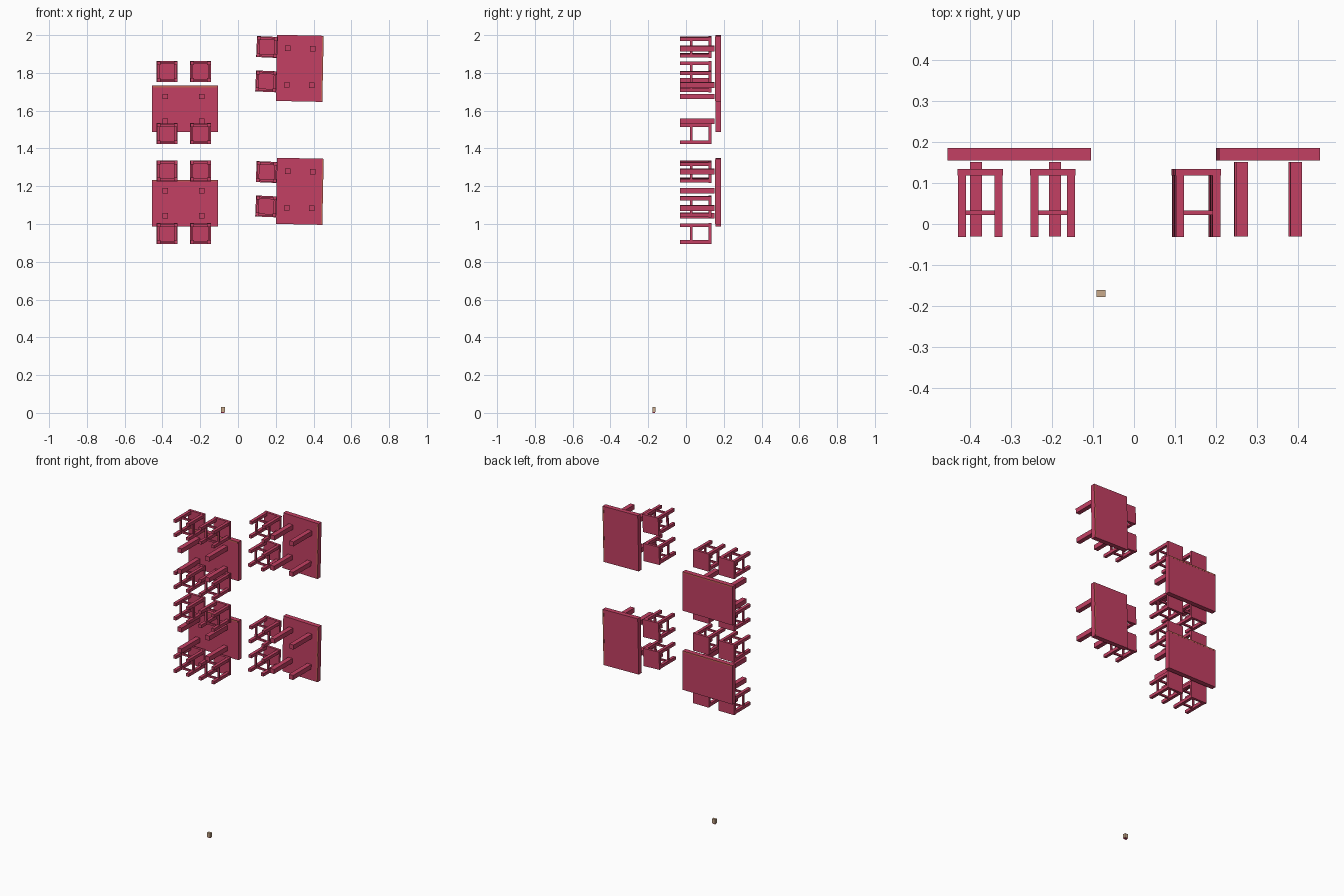
import bpy, math
from mathutils import Matrix, Vector

if "Cube" in bpy.data.objects:
    bpy.data.objects.remove(bpy.data.objects["Cube"])


def material(name, rgb):
    m = bpy.data.materials.new(name)
    m.diffuse_color = (*rgb, 1)
    m.use_nodes = True
    m.node_tree.nodes["Principled BSDF"].inputs["Base Color"].default_value = m.diffuse_color
    return m


RED = material("crimson", (0.546, 0.051, 0.125))
ORANGE = material("orange_trim", (0.55, 0.13, 0.09))
TAN = material("tan", (0.58, 0.40, 0.26))


def box(name, centre, size, mat, place=Matrix()):
    x, y, z = (s / 2 for s in size)
    verts = [place @ (Vector(centre) + Vector((i * x, j * y, k * z)))
             for i in (-1, 1) for j in (-1, 1) for k in (-1, 1)]
    faces = [(0, 1, 3, 2), (4, 6, 7, 5), (0, 4, 5, 1),
             (2, 3, 7, 6), (0, 2, 6, 4), (1, 5, 7, 3)]
    me = bpy.data.meshes.new(name)
    me.from_pydata(verts, [], faces)
    me.materials.append(mat)
    ob = bpy.data.objects.new(name, me)
    bpy.context.collection.objects.link(ob)
    return ob


def placed(x, z, angle):
    return Matrix.Translation((x, 0, z)) @ Matrix.Rotation(math.radians(angle), 4, 'Y')


# Furniture lies with its feet towards the front (-y)
def table(x, z, angle):
    p = placed(x, z, angle)
    box("table_top", (0, 0.17, 0), (0.35, 0.03, 0.246), RED, p)
    box("table_edge_trim", (0, 0.17, 0.118), (0.34, 0.0312, 0.007), ORANGE, p)
    for sx in (-1, 1):
        for sz in (-1, 1):
            box("table_leg", (-0.009 + sx * 0.0965, 0.06, sz * 0.066),
                (0.029, 0.182, 0.029), RED, p)


def stool(x, z, angle):
    p = placed(x, z, angle)
    box("stool_seat", (0, 0.126, 0), (0.111, 0.016, 0.111), RED, p)
    for s in (-1, 1):
        for t in (-1, 1):
            box("stool_leg", (s * 0.0445, 0.043, t * 0.0445),
                (0.019, 0.15, 0.019), RED, p)
        box("stool_rail", (0, 0.028, s * 0.0445), (0.07, 0.011, 0.011), RED, p)
        box("stool_rail", (s * 0.0445, 0.028, 0), (0.011, 0.011, 0.07), RED, p)


# Left column: two tables with stools on both long sides
table(-0.28, 1.609, 0)
table(-0.28, 1.11, 0)
for z in (1.807, 1.478, 1.281, 0.949):
    for x in (-0.375, -0.198):
        stool(x, z, 0)

# Right column: two turned tables with stools on the inner side
for z in (1.824, 1.173):
    table(0.327, z, 91.2)
for x, z in ((0.154, 1.937), (0.149, 1.755), (0.152, 1.275), (0.149, 1.093)):
    stool(x, z, 92.5)

# Small separate block
box("small_block", (-0.08, -0.17, 0.0175), (0.022, 0.017, 0.027), TAN)
box("small_block_base", (-0.08, -0.17, 0.002), (0.018, 0.014, 0.004), RED)
